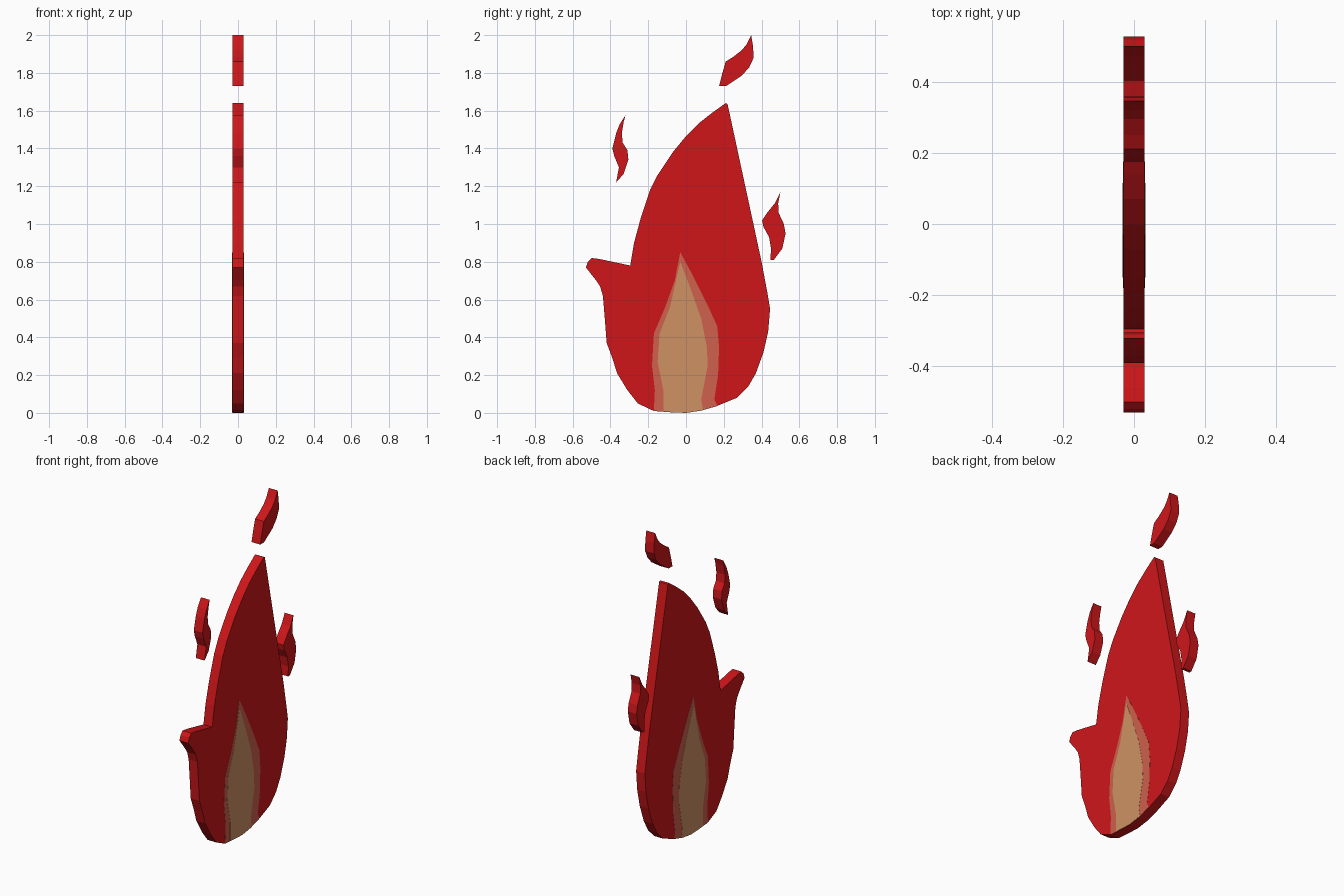
import bpy, bmesh

HALF = 0.03  # half thickness of the cut-out


def material(name, rgb):
    m = bpy.data.materials.new(name)
    m.diffuse_color = (*rgb, 1.0)
    return m


def slab(name, outline, half, mat):
    """Extrude a (y, z) outline symmetrically along x."""
    bm = bmesh.new()
    face = bm.faces.new([bm.verts.new((-half, y, z)) for y, z in outline])
    ext = bmesh.ops.extrude_face_region(bm, geom=[face])
    verts = [v for v in ext["geom"] if isinstance(v, bmesh.types.BMVert)]
    bmesh.ops.translate(bm, verts=verts, vec=(2 * half, 0, 0))
    bmesh.ops.recalc_face_normals(bm, faces=bm.faces)
    mesh = bpy.data.meshes.new(name)
    bm.to_mesh(mesh)
    bm.free()
    mesh.materials.append(mat)
    obj = bpy.data.objects.new(name, mesh)
    bpy.context.collection.objects.link(obj)
    return obj


red = material("flame_red", (0.62, 0.008, 0.010))
coral = material("flame_coral", (0.62, 0.12, 0.075))
tan = material("flame_tan", (0.62, 0.29, 0.13))

# Main flame body with the side tongue
slab("outer_flame", [
    (0.21, 1.64), (0.22, 1.635), (0.40, 0.80), (0.43, 0.64), (0.445, 0.55),
    (0.435, 0.43), (0.41, 0.32), (0.37, 0.21), (0.33, 0.14), (0.27, 0.08),
    (0.16, 0.035), (0.08, 0.012), (0.0, 0.0), (-0.08, 0.003), (-0.17, 0.01),
    (-0.255, 0.05), (-0.31, 0.12), (-0.365, 0.21), (-0.39, 0.29), (-0.42, 0.37),
    (-0.43, 0.50), (-0.44, 0.62), (-0.455, 0.67), (-0.475, 0.70), (-0.53, 0.77),
    (-0.52, 0.80), (-0.50, 0.82), (-0.46, 0.815), (-0.295, 0.78), (-0.275, 0.90),
    (-0.24, 1.03), (-0.19, 1.18), (-0.15, 1.26), (-0.07, 1.38), (0.0, 1.465),
    (0.07, 1.535), (0.14, 1.59)], HALF, red)

# Inner flames, laid almost flush with both faces
slab("middle_flame", [
    (-0.03, 0.85), (0.04, 0.72), (0.11, 0.58), (0.165, 0.46), (0.175, 0.35),
    (0.17, 0.20), (0.15, 0.07), (0.165, 0.04), (0.08, 0.012), (0.0, 0.001),
    (-0.08, 0.004), (-0.17, 0.011), (-0.165, 0.12), (-0.18, 0.25),
    (-0.17, 0.42), (-0.11, 0.56), (-0.06, 0.70)], HALF + 0.0008, coral)
slab("core_flame", [
    (-0.03, 0.80), (0.02, 0.67), (0.08, 0.50), (0.11, 0.35), (0.115, 0.25),
    (0.08, 0.07), (0.09, 0.016), (0.0, 0.001), (-0.08, 0.004), (-0.12, 0.008),
    (-0.12, 0.12), (-0.15, 0.27), (-0.14, 0.42), (-0.085, 0.56)],
    HALF + 0.0016, tan)

# Loose sparks
slab("top_spark", [
    (0.345, 2.0), (0.355, 1.94), (0.358, 1.88), (0.335, 1.83), (0.295, 1.785),
    (0.25, 1.755), (0.212, 1.73), (0.175, 1.73), (0.19, 1.79), (0.21, 1.86),
    (0.25, 1.885), (0.295, 1.92), (0.32, 1.95)], HALF, red)
slab("left_spark", [
    (-0.32, 1.577), (-0.35, 1.53), (-0.37, 1.48), (-0.39, 1.40), (-0.38, 1.36),
    (-0.355, 1.30), (-0.37, 1.22), (-0.33, 1.265), (-0.305, 1.34),
    (-0.31, 1.39), (-0.335, 1.43), (-0.34, 1.48), (-0.33, 1.54)], HALF, red)
slab("right_spark", [
    (0.50, 1.168), (0.47, 1.11), (0.43, 1.06), (0.403, 1.02), (0.41, 0.985),
    (0.44, 0.93), (0.45, 0.87), (0.447, 0.81), (0.465, 0.81), (0.51, 0.87),
    (0.527, 0.95), (0.518, 1.0), (0.49, 1.06), (0.488, 1.11)], HALF, red)
